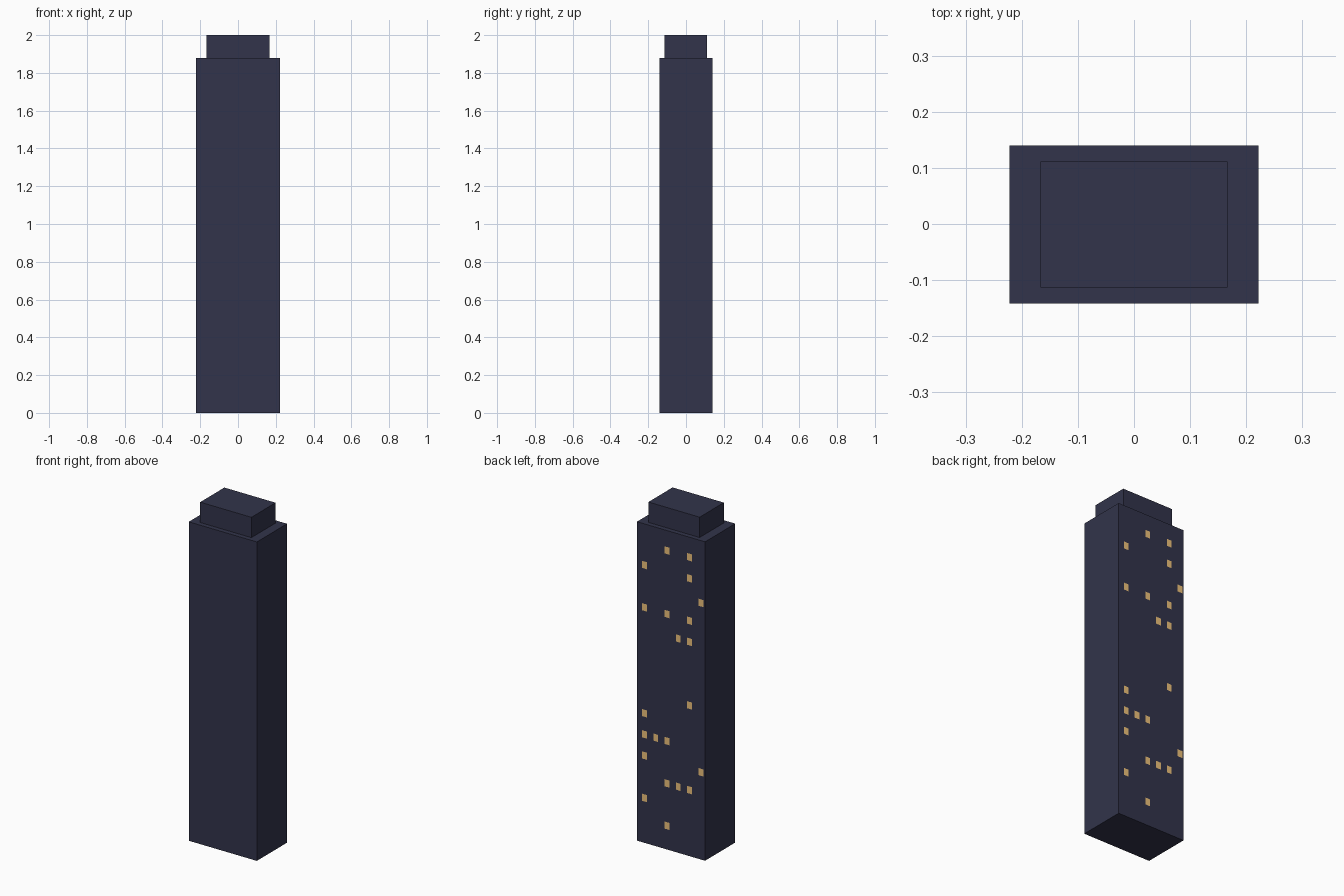
import bpy
import bmesh

if "Cube" in bpy.data.objects:
    bpy.data.objects.remove(bpy.data.objects["Cube"])


def material(name, color):
    m = bpy.data.materials.new(name)
    m.diffuse_color = (*color, 1.0)
    m.use_nodes = True
    m.node_tree.nodes["Principled BSDF"].inputs["Base Color"].default_value = m.diffuse_color
    return m


def add_object(name, bm, mat):
    mesh = bpy.data.meshes.new(name)
    bm.to_mesh(mesh)
    bm.free()
    mesh.materials.append(mat)
    obj = bpy.data.objects.new(name, mesh)
    bpy.context.collection.objects.link(obj)
    return obj


def box(name, size, z0, z1, mat):
    bm = bmesh.new()
    bmesh.ops.create_cube(bm, size=1.0)
    bmesh.ops.scale(bm, vec=(size[0], size[1], z1 - z0), verts=bm.verts)
    bmesh.ops.translate(bm, vec=(0, Y_MID, (z0 + z1) / 2), verts=bm.verts)
    return add_object(name, bm, mat)


Y_MID = -0.001
wall = material("wall", (0.032, 0.034, 0.070))
glow = material("window_glow", (0.87, 0.55, 0.20))

# Tower and the smaller rooftop block
box("tower_body", (0.444, 0.281), 0.0, 1.88, wall)
box("roof_block", (0.334, 0.225), 1.88, 2.0, wall)

# Lit windows on the back wall: grid column -> lit floors
lit = {
    0: (3, 11),
    1: (2, 6, 9, 10, 12, 13),
    2: (2, 9),
    3: (0, 2, 4, 10, 13),
    4: (4,),
    5: (1, 3, 4, 5, 10, 12),
}
half_w, half_h, y = 0.016, 0.021, 0.1415
bm = bmesh.new()
for col, floors in lit.items():
    for floor in floors:
        x = -0.196 + 0.0736 * col
        z = 0.141 + 0.1248 * floor
        corners = ((1, -1), (-1, -1), (-1, 1), (1, 1))
        bm.faces.new([bm.verts.new((x + a * half_w, y, z + b * half_h))
                      for a, b in corners])
add_object("lit_windows", bm, glow)
